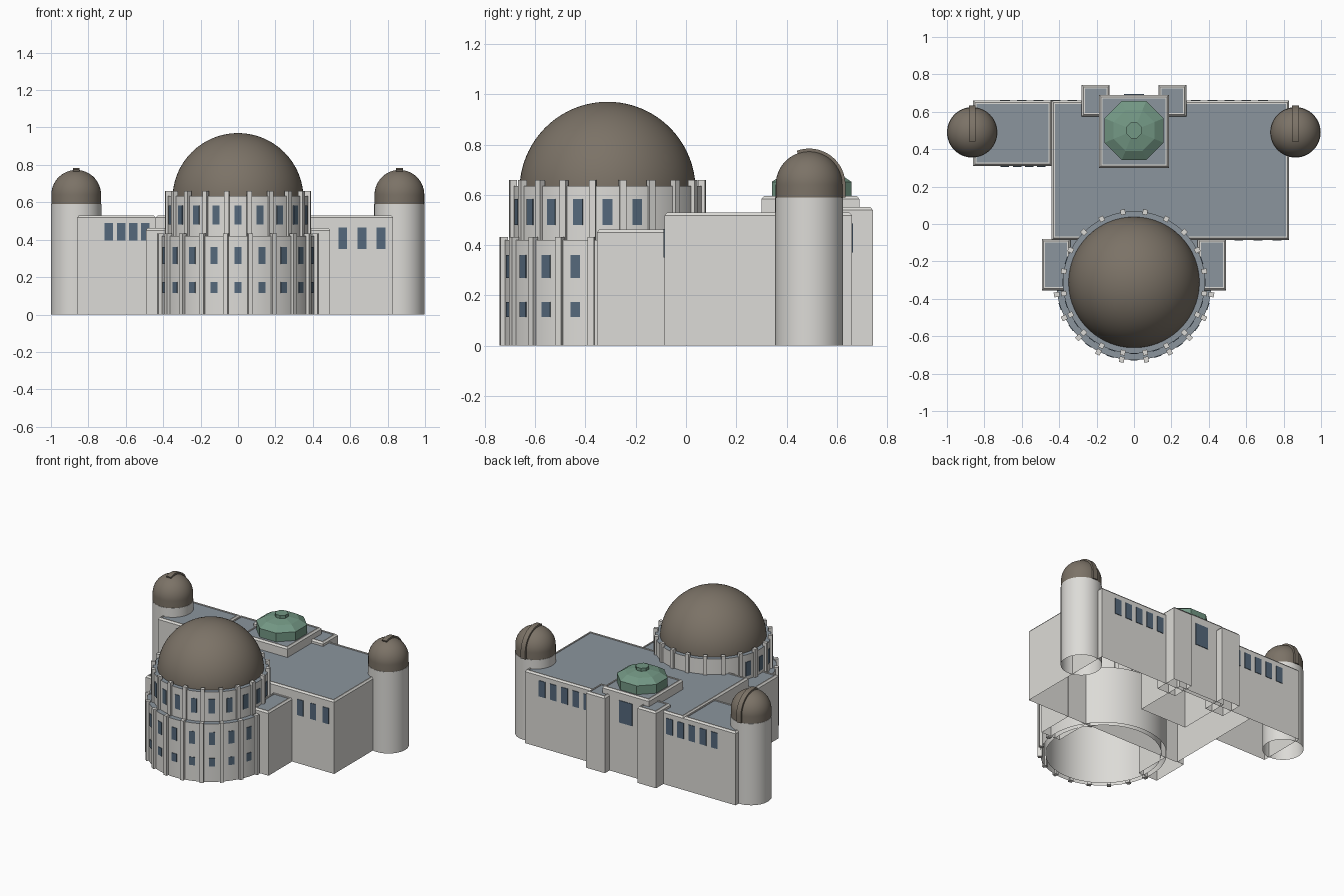
import bpy, bmesh
from math import sin, cos, pi, radians
from mathutils import Matrix, Vector

if "Cube" in bpy.data.objects:
    bpy.data.objects.remove(bpy.data.objects["Cube"])


def material(name, rgb):
    m = bpy.data.materials.new(name)
    m.diffuse_color = (*rgb, 1)
    m.use_nodes = True
    m.node_tree.nodes["Principled BSDF"].inputs["Base Color"].default_value = m.diffuse_color
    return m


STONE = material("pale_stone", (0.72, 0.71, 0.68))
ROOF = material("slate_roof", (0.26, 0.30, 0.34))
COPPER = material("brown_metal", (0.20, 0.17, 0.135))
GLASS = material("blue_glass", (0.09, 0.14, 0.20))
GREEN = material("green_patina", (0.17, 0.31, 0.23))


def finish(name, bm, mats, smooth=False):
    bmesh.ops.recalc_face_normals(bm, faces=bm.faces)
    me = bpy.data.meshes.new(name)
    bm.to_mesh(me)
    bm.free()
    ob = bpy.data.objects.new(name, me)
    bpy.context.collection.objects.link(ob)
    for m in mats:
        me.materials.append(m)
    if smooth:
        bpy.ops.object.select_all(action='DESELECT')
        ob.select_set(True)
        bpy.context.view_layer.objects.active = ob
        bpy.ops.object.shade_smooth_by_angle(angle=radians(30))
    return ob


def add_box(bm, size, matrix):
    bmesh.ops.create_cube(bm, size=1, matrix=matrix @ Matrix.Diagonal((*size, 1)))


def block(name, x0, x1, y0, y1, top):
    """Open-bottomed block with a chamfered coping and a sunk roof."""
    bm = bmesh.new()
    rings = []
    for d, z in [(0, 0), (0, top - .012), (.01, top), (.018, top), (.018, top - .006)]:
        rings.append([bm.verts.new(p) for p in (
            (x0 + d, y0 + d, z), (x1 - d, y0 + d, z), (x1 - d, y1 - d, z), (x0 + d, y1 - d, z))])
    for a, b in zip(rings, rings[1:]):
        for i in range(4):
            j = (i + 1) % 4
            bm.faces.new((a[i], a[j], b[j], b[i]))
    bm.faces.new(rings[-1]).material_index = 1
    return finish(name, bm, [STONE, ROOF])


def lathe(name, profile, centre, mats, sides=96, roof_from=None, turn=0, smooth=True):
    """Revolve (radius, z) points; bands from index roof_from take material 1."""
    bm = bmesh.new()
    rings = []
    for r, z in profile:
        if r < 1e-5:
            rings.append([bm.verts.new((*centre, z))] * sides)
        else:
            rings.append([bm.verts.new((centre[0] + r * cos(turn + 2 * pi * i / sides),
                                        centre[1] + r * sin(turn + 2 * pi * i / sides), z))
                          for i in range(sides)])
    for k, (a, b) in enumerate(zip(rings, rings[1:])):
        for i in range(sides):
            j = (i + 1) % sides
            f = bm.faces.new(list(dict.fromkeys((a[i], a[j], b[j], b[i]))))
            f.material_index = int(roof_from is not None and k >= roof_from)
    return finish(name, bm, mats, smooth)


def dome_profile(r, base, spring, n=24):
    pts = [(r, base)] if base < spring else []
    return pts + [(r * cos(pi / 2 * i / n), spring + r * sin(pi / 2 * i / n)) for i in range(n)] + [(0, spring + r)]


def windows(name, xs, y, z0, z1, width):
    bm = bmesh.new()
    for x in xs:
        add_box(bm, (width, .008, z1 - z0), Matrix.Translation((x, y, (z0 + z1) / 2)))
    finish(name, bm, [GLASS])


DRUM = (0, -.312)


def ring_of_boxes(name, angles, r, size, z0, z1, mat):
    """Boxes around the drum; angle 0 faces the front."""
    bm = bmesh.new()
    for a in angles:
        m = (Matrix.Translation((*DRUM, (z0 + z1) / 2)) @ Matrix.Rotation(radians(a), 4, 'Z')
             @ Matrix.Translation((0, -r, 0)))
        add_box(bm, (*size, z1 - z0), m)
    finish(name, bm, [mat])


# Building masses
block("main_hall", -.44, .83, -.085, .66, .53)
block("side_wing", -.86, -.44, .31, .66, .53)
block("entrance_block", -.187, .187, .30, .69, .595)
for s, side in ((-1, "left"), (1, "right")):
    xs = sorted((s * .13, s * .28))
    block(side + "_entrance_pier", *xs, .575, .743, .552)
    xs = sorted((s * .34, s * .493))
    block(side + "_drum_shoulder", *xs, -.355, -.08, .462)

# Great drum with two tiers and dome
lathe("lower_drum", [(.415, 0), (.415, .42), (.37, .42)], DRUM, [STONE, ROOF], roof_from=1)
lathe("upper_drum", [(.38, 0), (.38, .635), (.34, .635)], DRUM, [STONE, ROOF], roof_from=1)
lathe("great_dome", dome_profile(.35, .60, .62, 32), DRUM, [COPPER])
ring_of_boxes("lower_pilasters", [9 + 18 * k for k in range(-5, 5)], .418, (.026, .03), 0, .432, STONE)
ring_of_boxes("upper_pilasters", [9 + 18 * k for k in range(20)], .38, (.026, .028), .42, .66, STONE)
lower = [18 * k for k in range(-4, 5)]
ring_of_boxes("lower_small_windows", lower, .414, (.04, .008), .115, .173, GLASS)
ring_of_boxes("lower_tall_windows", lower, .414, (.04, .008), .27, .36, GLASS)
ring_of_boxes("upper_windows", [18 * k for k in range(-6, 7)], .379, (.04, .008), .48, .583, GLASS)

# Corner towers with small domes and shutter ribs
for x, side in ((-.865, "left"), (.863, "right")):
    c = (x, .49)
    lathe(side + "_tower", [(.135, 0), (.135, .59), (.12, .59)], c, [STONE], 64)
    lathe(side + "_tower_dome", dome_profile(.133, .588, .64), c, [COPPER], 64)
    bm = bmesh.new()
    path = [(radians(a), 0) for a in range(-20, 91, 5)] + [(pi / 2, -.05)]
    sections = [[bm.verts.new((x + dx, .49 + r * sin(a), .64 + dz + r * cos(a)))
                 for dx, r in ((-.018, .125), (.018, .125), (.018, .144), (-.018, .144))]
                for a, dz in path]
    for a, b in zip(sections, sections[1:]):
        for i in range(4):
            bm.faces.new((a[i], a[(i + 1) % 4], b[(i + 1) % 4], b[i]))
    bm.faces.new(sections[0])
    bm.faces.new(sections[-1])
    finish(side + "_dome_shutter", bm, [COPPER], True)

# Octagonal lantern over the entrance
lathe("entrance_lantern", [(.171, .585), (.171, .652), (.118, .685), (.045, .70), (.045, .722), (0, .722)],
      (0, .50), [GREEN], 8, turn=pi / 8, smooth=False)

# Windows in flat walls
windows("hall_front_windows", (.56, .663, .765), -.085, .35, .465, .047)
windows("wing_front_windows", (-.69, -.625, -.56, -.495), .31, .395, .49, .046)
back = [.33 + .09 * i for i in range(5)]
windows("hall_back_windows", back, .66, .37, .485, .052)
windows("wing_back_windows", [-x for x in back], .66, .37, .485, .052)
windows("entrance_window", (0,), .69, .37, .53, .105)
